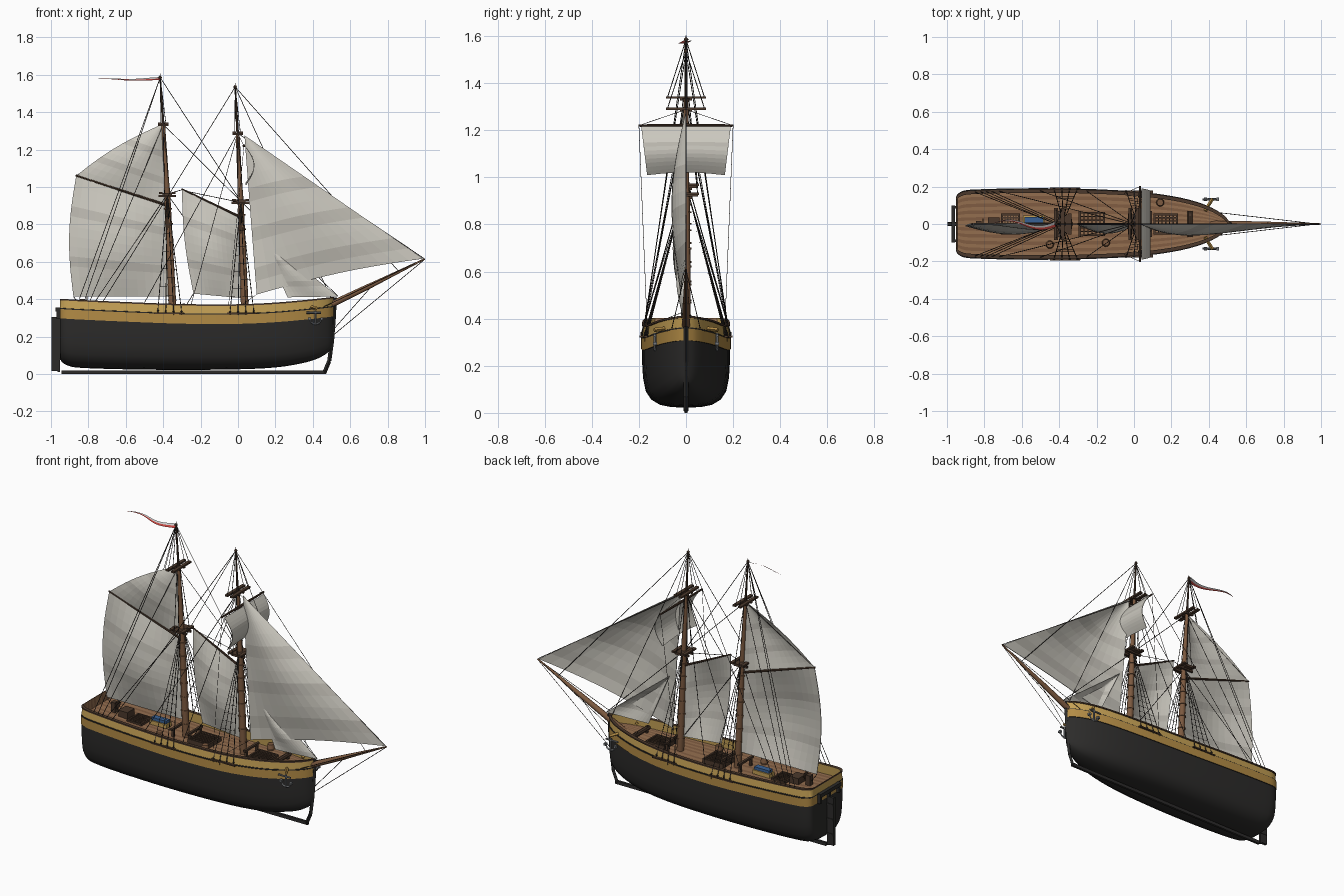
import bpy, bmesh, math
from mathutils import Vector as V, Matrix

if "Cube" in bpy.data.objects:
    bpy.data.objects.remove(bpy.data.objects["Cube"])

mats = {}
COL = dict(black=(.025, .024, .023), yellow=(.55, .35, .09), ochre=(.45, .26, .06), plank=(.30, .16, .08),
           plank2=(.22, .11, .055), wood=(.2, .1, .05), dark=(.07, .04, .025), sail=(.60, .58, .52),
           seam=(.50, .48, .43), rope=(.03, .025, .022), iron=(.18, .19, .2), blue=(.04, .12, .3),
           red=(.55, .06, .05), white=(.75, .75, .75))

def mat(n):
    if n not in mats:
        mats[n] = bpy.data.materials.new(n)
        mats[n].diffuse_color = (*COL[n], 1)
    return mats[n]

def finish(name, bm, *cols, smooth=None):
    me = bpy.data.meshes.new(name)
    bm.to_mesh(me)
    bm.free()
    for c in cols:
        me.materials.append(mat(c))
    o = bpy.data.objects.new(name, me)
    bpy.context.collection.objects.link(o)
    if smooth:
        bpy.ops.object.select_all(action='DESELECT')
        o.select_set(True)
        bpy.context.view_layer.objects.active = o
        bpy.ops.object.shade_smooth_by_angle(angle=math.radians(smooth))
    return o

def rod(bm, a, b, r1, r2=None, seg=4):
    a, b = V(a), V(b)
    d = b - a
    m = Matrix.Translation((a + b) / 2) @ d.to_track_quat('Z', 'Y').to_matrix().to_4x4()
    bmesh.ops.create_cone(bm, cap_ends=True, segments=seg, radius1=r1, radius2=r1 if r2 is None else r2,
                          depth=d.length, matrix=m)

def box(bm, c, s):
    bmesh.ops.create_cube(bm, size=1, matrix=Matrix.Translation(c) @ Matrix.Diagonal((*s, 1)))

def lerp(a, b, t):
    return V(a).lerp(V(b), t)

# hull: stations of (x, half width, bottom z, rail z), lofted
ST = [(-.952, .135, .09, .402), (-.943, .155, .066, .402), (-.91, .173, .045, .4), (-.84, .18, .033, .396),
      (-.6, .186, .025, .385), (-.3, .184, .022, .374), (0, .17, .025, .373), (.2, .145, .035, .382),
      (.33, .115, .055, .393), (.42, .08, .08, .402), (.48, .042, .115, .409), (.503, .016, .15, .412),
      (.512, .002, .2, .413)]

def spline(p, n=3):
    out = []
    for i in range(len(p) - 1):
        q = [p[max(i - 1, 0)], p[i], p[i + 1], p[min(i + 2, len(p) - 1)]]
        for k in range(n):
            t = k / n
            out.append(tuple(.5 * (2 * b + (c - a) * t + (2 * a - 5 * b + 4 * c - d) * t * t
                                   + (3 * b - a - 3 * c + d) * t ** 3) for a, b, c, d in zip(*q)))
    return out + [p[-1]]

BOTTOM = [(0, 0), (.35, .012), (.6, .05), (.8, .14), (.92, .28), (.98, .5), (1, .75), (1, 1)]
OUTER = [0] * 7 + [1, 1, 0, 0, 2, 3, 3, 3, 2]

def section(x, w, zb, zr):
    zw, d, u = zr - .105, (.055 if -.945 < x < .5 else 0), w * .97
    p = [(w * a, zb + (zw - zb) * h) for a, h in BOTTOM]
    p += [(w + .005, zw), (w + .005, zw + .05), (w + .001, zw + .05), (w + .001, zw + .055), (w, zw + .056),
          (u, zr - .008), (u + .006, zr - .008), (u + .006, zr), (max(u - .014, 0), zr)]
    wi = max(u - .012, 0)
    return p + [(wi * (1 - k / 9), zr - d) for k in range(10)]

bm = bmesh.new()
rows = []
for s in spline(ST):
    sec = section(*s)
    rows.append([[bm.verts.new((s[0], sg * y, z)) for y, z in sec] for sg in (1, -1)])
SEG = [0] * 7 + [0, 1, 0, 0, 0, 2, 3, 3, 3, 2] + [4 + k % 2 for k in range(9)]
for r0, r1 in zip(rows, rows[1:]):
    for h in (0, 1):
        for j, m in enumerate(SEG):
            bm.faces.new((r0[h][j], r1[h][j], r1[h][j + 1], r0[h][j + 1])).material_index = m
for r in (rows[0], rows[-1]):
    for j in range(16):
        bm.faces.new((r[0][j], r[0][j + 1], r[1][j + 1], r[1][j])).material_index = SEG[j]
bmesh.ops.remove_doubles(bm, verts=bm.verts, dist=.00002)
bmesh.ops.recalc_face_normals(bm, faces=bm.faces)
finish("hull", bm, 'black', 'ochre', 'yellow', 'dark', 'plank', 'plank2', smooth=30)

# keel, stem, rudder, stern beam
bm = bmesh.new()
box(bm, (-.237, 0, .01), (1.416, .014, .02))
stem = [(.462, 0, .008), (.488, 0, .07), (.503, 0, .18), (.512, 0, .3), (.518, 0, .41)]
for a, b in zip(stem, stem[1:]):
    rod(bm, a, b, .011)
finish("keel_and_stem", bm, 'black')
bm = bmesh.new()
box(bm, (-.98, 0, .16), (.036, .016, .29))
box(bm, (-.958, 0, .16), (.012, .014, .3))
for z in (.08, .17, .26):
    box(bm, (-.972, 0, z), (.05, .022, .012))
box(bm, (-.966, 0, .345), (.02, .2, .022))
for y in (-.09, 0, .09):
    box(bm, (-.962, y, .325), (.018, .014, .06))
finish("rudder_and_stern_beam", bm, 'black')

# masts: foot, lower top, upper top, truck
MASTS = {"main": [(-.348, 0, .31), (-.378, 0, .962), (-.4, 0, 1.335), (-.416, 0, 1.585)],
         "fore": [(.038, 0, .31), (.014, 0, .925), (-.002, 0, 1.288), (-.015, 0, 1.535)]}
for n, (a, b, c, d) in MASTS.items():
    bm = bmesh.new()
    rod(bm, a, b, .021, .016, 12)
    rod(bm, b, c, .014, .010, 12)
    for k in range(1, 8):
        p = lerp(a, b, k / 8)
        rod(bm, p, p + V((0, 0, .008)), .0225, seg=12)
    finish(n + "_mast", bm, 'wood', smooth=40)
    bm = bmesh.new()
    rod(bm, c, d, .007, .004, 8)
    bmesh.ops.create_uvsphere(bm, u_segments=8, v_segments=6, radius=.009, matrix=Matrix.Translation(d))
    rod(bm, d, V(d) + V((0, 0, .022)), .005, 0, 6)
    box(bm, b, (.05, .1, .014))
    for dx in (-.035, .035):
        box(bm, V(b) + V((dx, 0, .006)), (.02, .11, .01))
        box(bm, V(c) + V((dx * .5, 0, .004)), (.02, .17, .01))
    for dy in (-.02, .02):
        box(bm, V(b) + V((0, dy, -.01)), (.095, .012, .012))
        box(bm, V(c) + V((0, dy, -.004)), (.055, .012, .01))
    finish(n + "_tops_and_topmast", bm, 'dark')

# bowsprit
bm = bmesh.new()
rod(bm, (.40, 0, .325), (.72, 0, .478), .019, .014, 10)
rod(bm, (.72, 0, .478), (.998, 0, .615), .013, .004, 10)
finish("bowsprit", bm, 'wood', smooth=40)

# sails: corners a-b along the top, d-c along the bottom
def sail(name, a, b, c, d, belly, roach=(0, 0, 0), foot=(0, 0, 0), n=12, bands=()):
    bm = bmesh.new()
    g = []
    for j in range(n + 1):
        v = j / n
        row = []
        for i in range(n + 1):
            u = i / n
            p = lerp(lerp(a, b, u), lerp(d, c, u), v)
            s = math.sin(math.pi * v)
            p += V(belly) * (s if name == "square_topsail" else math.sin(math.pi * u) * s)
            p += V(roach) * u * s + V(foot) * v * math.sin(math.pi * u)
            row.append(bm.verts.new(p))
        g.append(row)
    for j in range(n):
        for i in range(n):
            f = bm.faces.new((g[j][i], g[j][i + 1], g[j + 1][i + 1], g[j + 1][i]))
            f.material_index = int(j in bands)
    bmesh.ops.remove_doubles(bm, verts=bm.verts, dist=.0001)
    o = finish(name, bm, 'sail', 'seam')
    m = o.modifiers.new("thickness", 'SOLIDIFY')
    m.thickness, m.offset = .003, 0

sail("main_sail", (-.385, 0, .9), (-.865, 0, 1.06), (-.88, 0, .415), (-.36, 0, .415), (0, -.05, 0), (-.03, -.01, 0), bands=(3, 8))
sail("main_gaff_topsail", (-.405, 0, 1.335), (-.405, 0, 1.335), (-.865, 0, 1.06), (-.385, 0, .905), (0, -.03, 0), (-.02, 0, .012), bands=(4, 8))
sail("fore_sail", (0, 0, .845), (-.3, 0, .987), (-.238, 0, .43), (.03, 0, .405), (0, -.045, 0), (-.015, -.01, 0), bands=(3, 8))
sail("outer_jib", (.035, 0, 1.275), (.035, 0, 1.275), (.99, 0, .617), (.1, -.02, .425), (0, -.05, 0), foot=(0, -.01, .02), bands=(4, 7, 10))
sail("inner_jib", (.11, 0, .75), (.11, 0, .75), (.535, 0, .415), (.265, -.02, .41), (0, -.035, 0), bands=(5, 9))
sail("square_topsail", (.04, -.19, 1.215), (.04, .19, 1.215), (.042, .165, 1.01), (.042, -.165, 1.01), (.045, 0, 0), foot=(.0, 0, .012), bands=(4,))

# gaffs and yard
bm = bmesh.new()
rod(bm, (-.375, 0, .9), (-.868, 0, 1.062), .008, .005, 8)
rod(bm, (.015, 0, .838), (-.302, 0, .99), .007, .004, 8)
for s in (-1, 1):
    rod(bm, (.032, 0, 1.22), (.032, s * .202, 1.22), .008, .005, 8)
finish("gaffs_and_yard", bm, 'dark', smooth=40)

# standing and running rigging
def rail_w(x):
    for p, q in zip(ST, ST[1:]):
        if p[0] <= x <= q[0]:
            t = (x - p[0]) / (q[0] - p[0])
            return p[1] + (q[1] - p[1]) * t, p[3] + (q[3] - p[3]) * t

bm = bmesh.new()
R = .0018
for n, (a, b, c, d) in MASTS.items():
    for s in (-1, 1):
        feet = []
        for k in range(4):
            x = a[0] - .08 + k * .042
            w, z = rail_w(x)
            f = V((x, s * (w + .004), z - .04))
            feet.append(f)
            rod(bm, f, V(b) + V((0, s * .012, 0)), .0022)
            rod(bm, f, f - V((0, s * .004, .05)), .0035)
            bmesh.ops.create_icosphere(bm, subdivisions=1, radius=.006, matrix=Matrix.Translation(f))
        for k in range(1, 11):
            t = .06 + k * .075
            rod(bm, lerp(feet[0], b, t), lerp(feet[3], b, t), .001, seg=3)
        for dx in (-.015, .015):
            rod(bm, V(b) + V((dx, s * .05, 0)), V(c) + V((0, s * .012, 0)), R)
            rod(bm, V(c) + V((dx, s * .08, 0)), V(d), R)
        aft = [(-.85, d), (-.82, d), (-.79, c), (-.76, b)] if n == "main" else [(-.72, d), (-.5, c), (-.25, c)]
        for x, top in aft:
            w, z = rail_w(x)
            rod(bm, (x, s * (w - .008), z), top, R)
mb, mc, md = MASTS["main"][1:]
fb, fc, fd = MASTS["fore"][1:]
stays = [(md, fb), (mc, fb), (mb, (.05, 0, .36)), (fd, (.86, 0, .548)), (fd, (.5, 0, .4)), (fc, (.996, 0, .617)),
         (fb, (.535, 0, .415)), ((.995, 0, .61), (.512, 0, .21)), ((.72, 0, .475), (.512, 0, .24)),
         (mc, (-.865, 0, 1.06)), (mb, (-.3, 0, .985)), ((-.29, 0, .98), (.01, 0, .918)),
         ((-.88, 0, .415), (-.84, 0, .36)), ((-.238, 0, .43), (-.3, 0, .33)), (md, mc)]
for a, b in stays:
    rod(bm, a, b, R)
for s in (-1, 1):
    rod(bm, (.032, s * .2, 1.22), (-.05, s * .165, .37), .0012)
    rod(bm, (.032, s * .2, 1.22), fc, .0012)
    rod(bm, (.98, 0, .608), (.46, s * .06, .36), R)
    rod(bm, (.1, -.02, .425), (.02, s * .16, .37), .0012)
finish("rigging", bm, 'rope')

# chain plates ledges
bm = bmesh.new()
for x in (-.37, .022):
    for s in (-1, 1):
        box(bm, (x, s * (rail_w(x)[0] + .004), .325), (.16, .016, .008))
finish("channels", bm, 'dark')

# deck fittings: hatches, windlass, bitts, steering wheel, companionway
bm = bmesh.new()
for x, lx, ly in ((-.225, .13, .12), (.17, .12, .1), (-.66, .09, .1)):
    for s in (-1, 1):
        box(bm, (x, s * ly / 2, .328), (lx, .01, .03))
        box(bm, (x + s * lx / 2, 0, .328), (.01, ly + .01, .03))
    for k in range(1, 6):
        box(bm, (x - lx / 2 + lx * k / 6, 0, .332), (.006, ly, .012))
        box(bm, (x, -ly / 2 + ly * k / 6, .332), (lx, .006, .012))
for s in (-1, 1):
    for x in (.3, -.29, .09, -.4):
        box(bm, (x, s * .05, .345), (.014, .014, .06))
rod(bm, (.3, -.07, .36), (.3, .07, .36), .014, seg=8)
for x in (-.29, .09, -.4):
    box(bm, (x, 0, .37), (.014, .14, .012))
box(bm, (-.83, 0, .37), (.03, .03, .06))
rod(bm, (-.81, 0, .39), (-.804, 0, .39), .02, seg=12)
for k in range(4):
    o = V((0, math.cos(k * math.pi / 4), math.sin(k * math.pi / 4))) * .03
    rod(bm, V((-.807, 0, .39)) - o, V((-.807, 0, .39)) + o, .0025)
box(bm, (-.75, 0, .355), (.06, .07, .04))
finish("deck_fittings", bm, 'dark')
bm = bmesh.new()
for x, y in ((-.45, -.11), (-.15, -.1), (.14, .115)):
    rod(bm, (x, y, .315), (x, y, .337), .017, .022, 12)
    rod(bm, (x, y, .337), (x, y, .36), .022, .017, 12)
finish("barrels", bm, 'wood', smooth=30)
bm = bmesh.new()
box(bm, (-.535, .02, .362), (.1, .035, .018))
finish("deck_boat_cover", bm, 'blue')
bm = bmesh.new()
box(bm, (-.535, .02, .342), (.115, .05, .024))
finish("deck_chest", bm, 'yellow')

# catheads and anchors
bm, bw = bmesh.new(), bmesh.new()
for s in (-1, 1):
    rod(bw, (.38, s * .07, .36), (.42, s * .135, .352), .009)
    c = V((.415, s * .132, .34))
    low = c - V((0, 0, .075))
    rod(bm, c, low, .006, seg=6)
    rod(bm, c + V((-.05, 0, -.012)), c + V((.03, 0, -.012)), .006, seg=6)
    for k in (-1, 1):
        m = low + V((k * .022, 0, .008))
        t = low + V((k * .033, 0, .03))
        rod(bm, low, m, .006)
        rod(bm, m, t, .005)
        box(bm, t, (.014, .018, .014))
finish("anchors", bm, 'iron')
finish("catheads", bw, 'ochre')

# pennant, red over white, waving aft from the main truck
bm = bmesh.new()
prev = None
for k in range(15):
    t = k / 14
    x, y, w = -.416 - .33 * t, -.02 * math.sin(t * 6), .014 * (1 - t) + .001
    r = [bm.verts.new((x, y + q * w, 1.576 + .003 * math.cos(t * 7) + q * w * .55)) for q in (-1, 0, 1)]
    if prev:
        for i in (0, 1):
            bm.faces.new((prev[i], r[i], r[i + 1], prev[i + 1])).material_index = i
    prev = r
finish("pennant", bm, 'red', 'white')

for m in bpy.data.materials:
    if m.users and not m.is_grease_pencil:
        m.use_nodes = True
        m.node_tree.nodes["Principled BSDF"].inputs["Base Color"].default_value = m.diffuse_color
